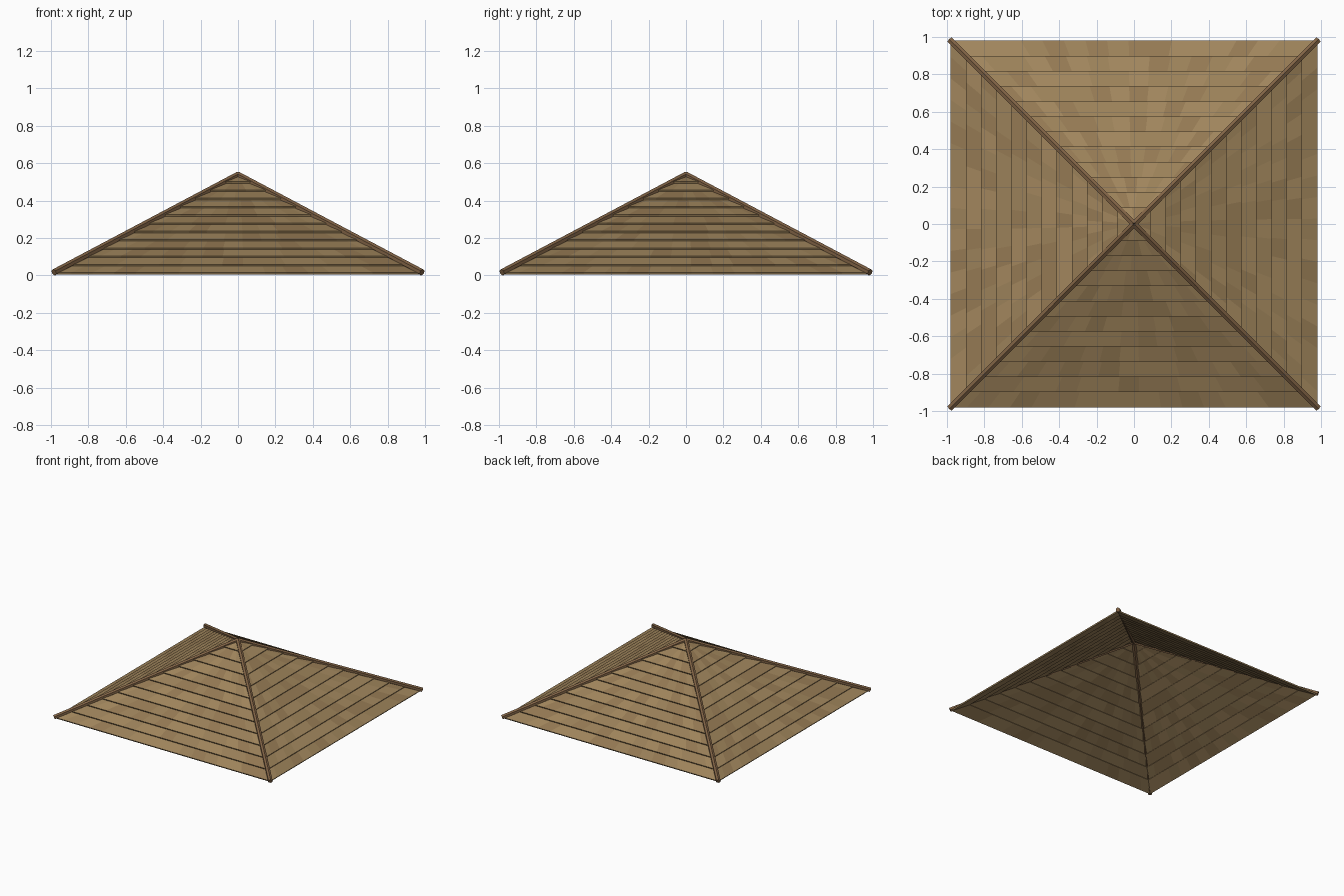
import bpy, bmesh, math, random
from mathutils import Vector, Matrix

if "Cube" in bpy.data.objects:
    bpy.data.objects.remove(bpy.data.objects["Cube"])

random.seed(4)
HALF, RISE, ROWS = 0.972, 0.53, 12
slope = math.hypot(HALF, RISE)
NORMAL = Vector((0, -RISE / slope, HALF / slope))


def material(name, rgb):
    m = bpy.data.materials.new(name)
    m.diffuse_color = (*rgb, 1)
    m.use_nodes = True
    m.node_tree.nodes["Principled BSDF"].inputs["Base Color"].default_value = m.diffuse_color
    return m


shades = [material("shingle_light", (0.36, 0.24, 0.11)),
          material("shingle_mid", (0.33, 0.22, 0.10)),
          material("shingle_dark", (0.30, 0.195, 0.088))]
hip_mat = material("hip_wood", (0.22, 0.125, 0.06))


def make_object(name, bm, mats):
    bmesh.ops.recalc_face_normals(bm, faces=bm.faces)
    me = bpy.data.meshes.new(name)
    bm.to_mesh(me)
    bm.free()
    for m in mats:
        me.materials.append(m)
    ob = bpy.data.objects.new(name, me)
    bpy.context.collection.objects.link(ob)
    return ob


def roof_point(f, s, lift):
    # f: -1..1 across the slope, s: 0 eave .. 1 apex, lift: off the slope plane
    d = HALF * (1 - s)
    p = Vector((f * d, -d, RISE * s)) + NORMAL * lift
    p.x = f * abs(p.y)      # mitre onto the hip line
    return p


def shingle(bm, f0, f1, s0, s1, mat):
    v = []
    for s, low, high in ((s0, 0.006, 0.017), (s1, 0.0, 0.005)):
        for f, lift in ((f0, low), (f1, low), (f1, high), (f0, high)):
            v.append(bm.verts.new(roof_point(f, s, lift)))
    for idx in ((0, 1, 2, 3), (7, 6, 5, 4), (0, 4, 5, 1),
                (1, 5, 6, 2), (2, 6, 7, 3), (3, 7, 4, 0)):
        bm.faces.new([v[i] for i in idx]).material_index = mat


# Four slopes of overlapping tapered shingles
for side, name in enumerate(("front", "right", "back", "left")):
    bm = bmesh.new()
    for row in range(ROWS):
        count = max(3, round(17 * (1 - row / ROWS) ** 0.6))
        s0, s1 = row / ROWS, min((row + 1.15) / ROWS, 0.997)
        shift = 0.25 if row % 2 else -0.25
        cuts = [-1] + [-1 + 2 * (i + shift) / count for i in range(1, count)] + [1]
        for a, b in zip(cuts, cuts[1:]):
            shingle(bm, a, b, s0, s1, random.randrange(3))
    ob = make_object(name + "_shingles", bm, shades)
    ob.rotation_euler.z = side * math.pi / 2

# Hip poles along the four corners, meeting at the apex
for i, name in enumerate(("front_right", "back_right", "back_left", "front_left")):
    ang = -math.pi / 4 + i * math.pi / 2
    r = 0.984 * math.sqrt(2)
    a = Vector((r * math.cos(ang), r * math.sin(ang), 0.016))
    b = Vector((0, 0, 0.537))
    d = b - a
    bm = bmesh.new()
    bmesh.ops.create_cone(bm, cap_ends=True, segments=6, radius1=0.018,
                          radius2=0.018, depth=d.length)
    rot = d.to_track_quat('Z', 'Y').to_matrix().to_4x4()
    bmesh.ops.transform(bm, verts=bm.verts,
                        matrix=Matrix.Translation((a + b) / 2) @ rot)
    make_object(name + "_hip", bm, [hip_mat])
